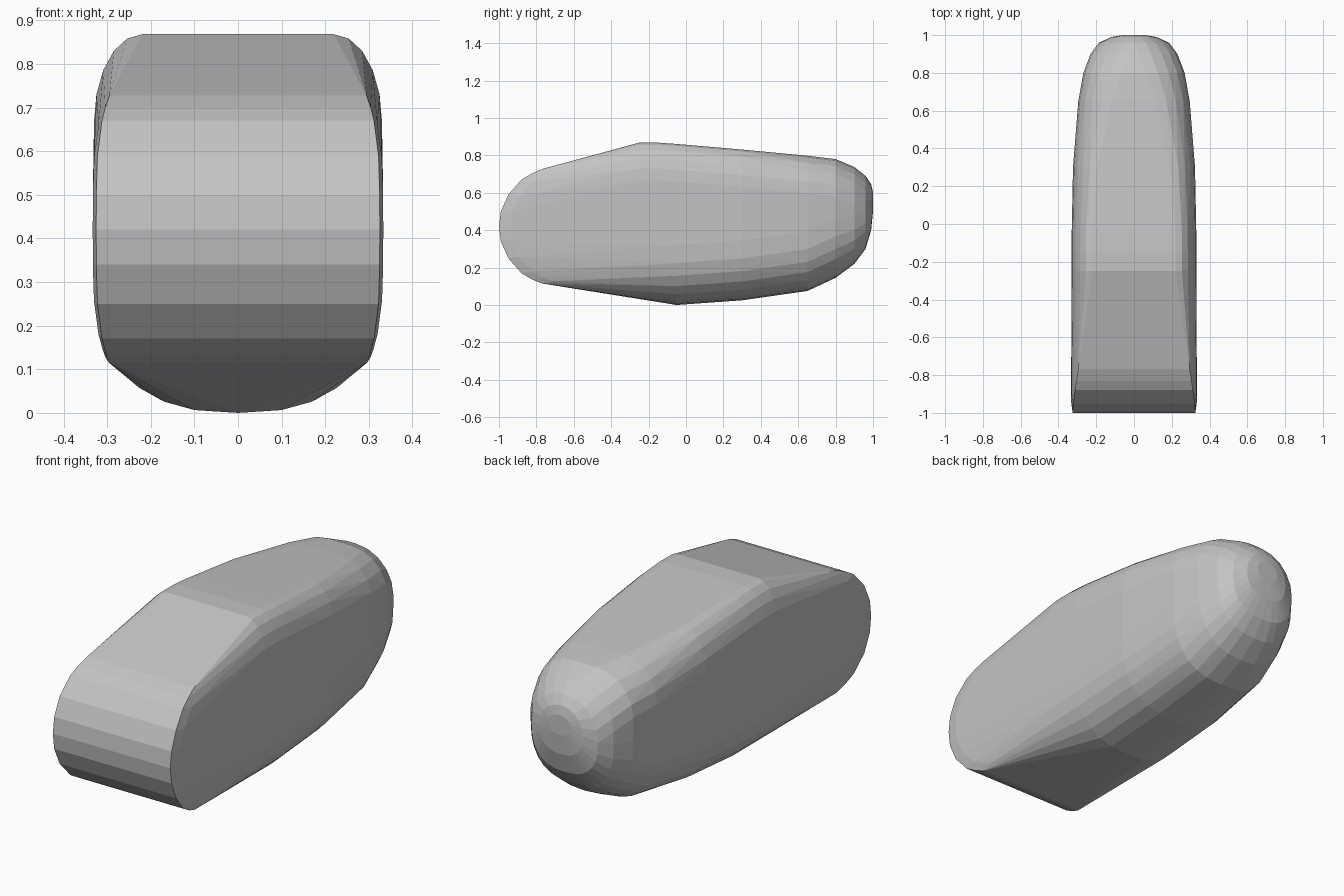
import bpy, bmesh, math

if "Cube" in bpy.data.objects:
    bpy.data.objects.remove(bpy.data.objects["Cube"])


def arc(cx, cz, rx, rz, power, steps, sign):
    """Quarter superellipse from the side (steps=0) to the top or bottom."""
    pts = []
    for i in range(steps + 1):
        a = math.pi / 2 * i / steps
        pts.append((cx + rx * math.cos(a) ** (2 / power),
                    cz + sign * rz * abs(math.sin(a)) ** (2 / power)))
    return pts


points = []


def add_pair(x, y, z):
    points.extend([(x, y, z), (-x, y, z)])


# Full-width rounded nose: half round side profile, a little narrower at top and bottom
nose = [(-0.77, 0.115), (-0.82, 0.135), (-0.88, 0.17), (-0.95, 0.25),
        (-0.99, 0.34), (-1.0, 0.42), (-0.99, 0.50), (-0.95, 0.59),
        (-0.88, 0.67), (-0.83, 0.70), (-0.77, 0.727)]
for y, z in nose:
    k = abs(z - 0.42) / 0.307
    add_pair(0.325 - 0.03 * k ** 4, y, z)
    add_pair(0.333 - 0.03 * k ** 4, y + 0.06, 0.42 + (z - 0.42) * 0.96)

# Body sections: y, half width, bottom z, top z
sections = [
    (-0.25, 0.330, 0.030, 0.868),
    (-0.15, 0.330, 0.015, 0.868),
    (-0.05, 0.330, 0.000, 0.861),
    (0.30, 0.323, 0.025, 0.831),
    (0.65, 0.295, 0.075, 0.798),
    (0.80, 0.268, 0.145, 0.780),
    (0.90, 0.230, 0.220, 0.738),
    (0.96, 0.185, 0.300, 0.690),
    (0.99, 0.120, 0.400, 0.645),
    (1.00, 0.060, 0.500, 0.600),
]
for y, w, zb, zt in sections:
    half = (zt - zb) / 2
    t = max(0.0, (y + 0.25) / 1.25)
    # small corner round on top, growing towards the back
    rx = min(w, 0.11 + (w - 0.11) * t ** 3)
    rz = min(0.2, half)
    for x, z in arc(w - rx, zt - rz, rx, rz, 2.0, 5, 1):
        add_pair(x, y, z)
    # broad round belly
    if y > -0.1:
        rz = min(0.32, half)
        for x, z in arc(0, zb + rz, w, rz, 2.5, 7, -1):
            add_pair(x, y, z)

# Wrap everything in one convex faceted shell
bm = bmesh.new()
for p in points:
    bm.verts.new(p)
bmesh.ops.remove_doubles(bm, verts=bm.verts, dist=0.002)
res = bmesh.ops.convex_hull(bm, input=bm.verts)
loose = [v for v in bm.verts if not v.link_faces]
bmesh.ops.delete(bm, geom=loose, context='VERTS')
bmesh.ops.dissolve_limit(bm, angle_limit=math.radians(1.0),
                         verts=bm.verts, edges=bm.edges)
bmesh.ops.recalc_face_normals(bm, faces=bm.faces)

mesh = bpy.data.meshes.new("rounded_body")
bm.to_mesh(mesh)
bm.free()
body = bpy.data.objects.new("rounded_body", mesh)
bpy.context.collection.objects.link(body)

mat = bpy.data.materials.new("plain grey")
mat.diffuse_color = (0.55, 0.55, 0.55, 1)
mat.use_nodes = True
mat.node_tree.nodes["Principled BSDF"].inputs["Base Color"].default_value = mat.diffuse_color
mesh.materials.append(mat)
